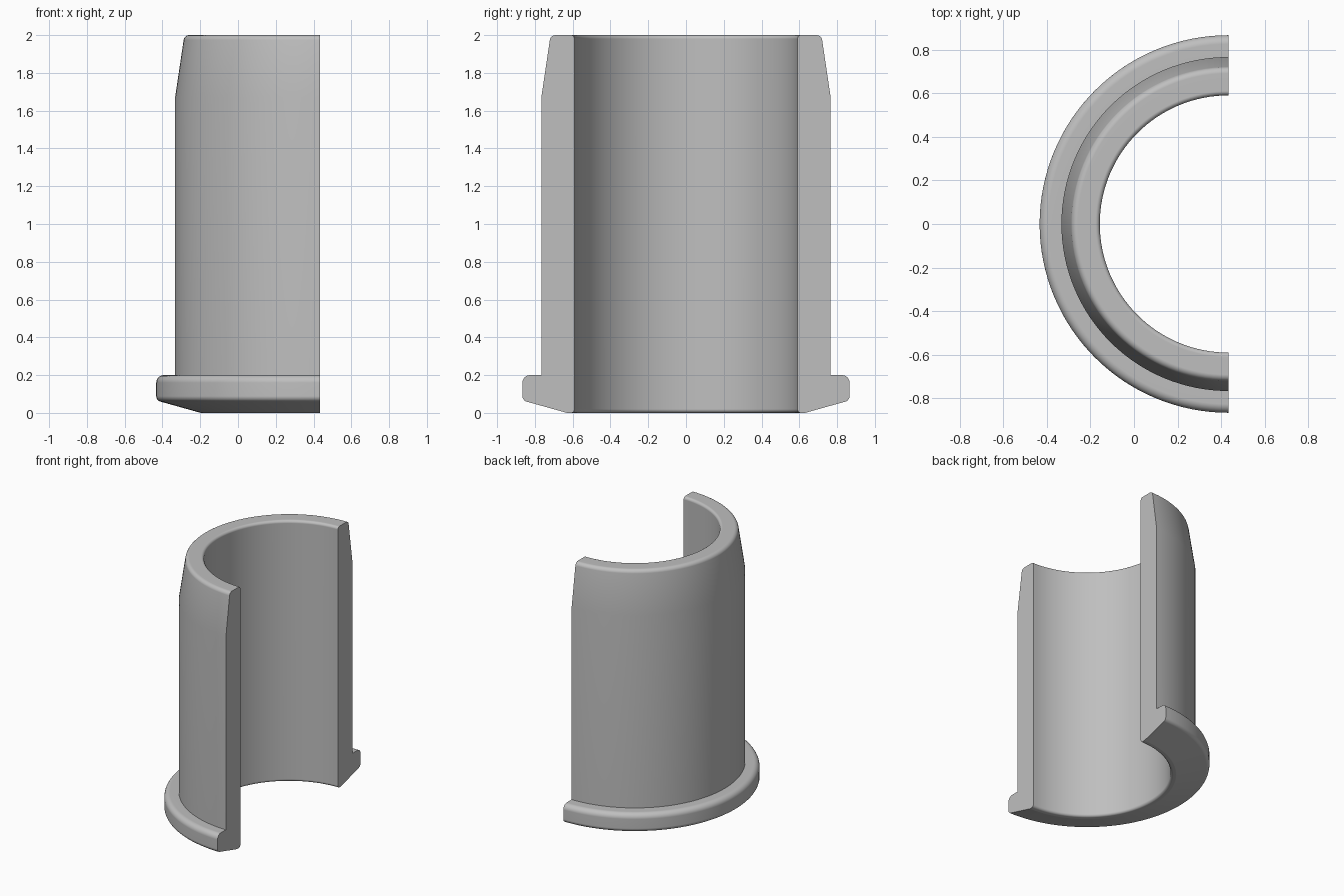
import bpy, bmesh, math
from mathutils import Vector

if "Cube" in bpy.data.objects:
    bpy.data.objects.remove(bpy.data.objects["Cube"])

AXIS_X = 0.433      # the revolve axis lies on the cut plane
SEGMENTS = 64       # steps around the half turn

# Cross-section corners: radius, height, fillet radius
CORNERS = [
    (0.59, 0.00, 0.02),
    (0.63, 0.00, 0.02),
    (0.866, 0.066, 0.03),
    (0.866, 0.20, 0.04),
    (0.766, 0.20, 0.0),
    (0.766, 1.67, 0.0),
    (0.717, 2.00, 0.03),
    (0.59, 2.00, 0.02),
]


def rounded_profile(corners, steps=6):
    """Replace each corner by a tangent arc."""
    points = []
    for i, (r, z, fillet) in enumerate(corners):
        p = Vector((r, z))
        if fillet == 0:
            points.append(p)
            continue
        a = (Vector(corners[i - 1][:2]) - p).normalized()
        b = (Vector(corners[(i + 1) % len(corners)][:2]) - p).normalized()
        half = a.angle(b) / 2
        centre = p + (a + b).normalized() * fillet / math.sin(half)
        start = p + a * fillet / math.tan(half) - centre
        end = p + b * fillet / math.tan(half) - centre
        sweep = math.pi - 2 * half
        for k in range(steps + 1):
            t = k / steps
            points.append(centre + (start * math.sin((1 - t) * sweep)
                                    + end * math.sin(t * sweep)) / math.sin(sweep))
    return points


# Half sleeve with flange: sweep the section through 180 degrees
profile = rounded_profile(CORNERS)
bm = bmesh.new()
rings = []
for s in range(SEGMENTS + 1):
    a = math.pi / 2 + math.pi * s / SEGMENTS
    rings.append([bm.verts.new((AXIS_X + p.x * math.cos(a), p.x * math.sin(a), p.y))
                  for p in profile])
n = len(profile)
for r0, r1 in zip(rings, rings[1:]):
    for j in range(n):
        k = (j + 1) % n
        bm.faces.new((r0[j], r0[k], r1[k], r1[j]))

# Flat cut faces
bm.faces.new(rings[0])
bm.faces.new(rings[-1])
bmesh.ops.recalc_face_normals(bm, faces=bm.faces)

mesh = bpy.data.meshes.new("half_flanged_sleeve")
bm.to_mesh(mesh)
bm.free()
sleeve = bpy.data.objects.new("half_flanged_sleeve", mesh)
bpy.context.collection.objects.link(sleeve)

# Plain grey material
grey = bpy.data.materials.new("grey")
grey.diffuse_color = (0.52, 0.52, 0.52, 1)
grey.use_nodes = True
grey.node_tree.nodes["Principled BSDF"].inputs["Base Color"].default_value = grey.diffuse_color
mesh.materials.append(grey)

# Smooth shading with crisp cut edges
bpy.context.view_layer.objects.active = sleeve
sleeve.select_set(True)
bpy.ops.object.shade_smooth_by_angle(angle=math.radians(30))
weighted = sleeve.modifiers.new("weighted_normals", 'WEIGHTED_NORMAL')
weighted.keep_sharp = True
